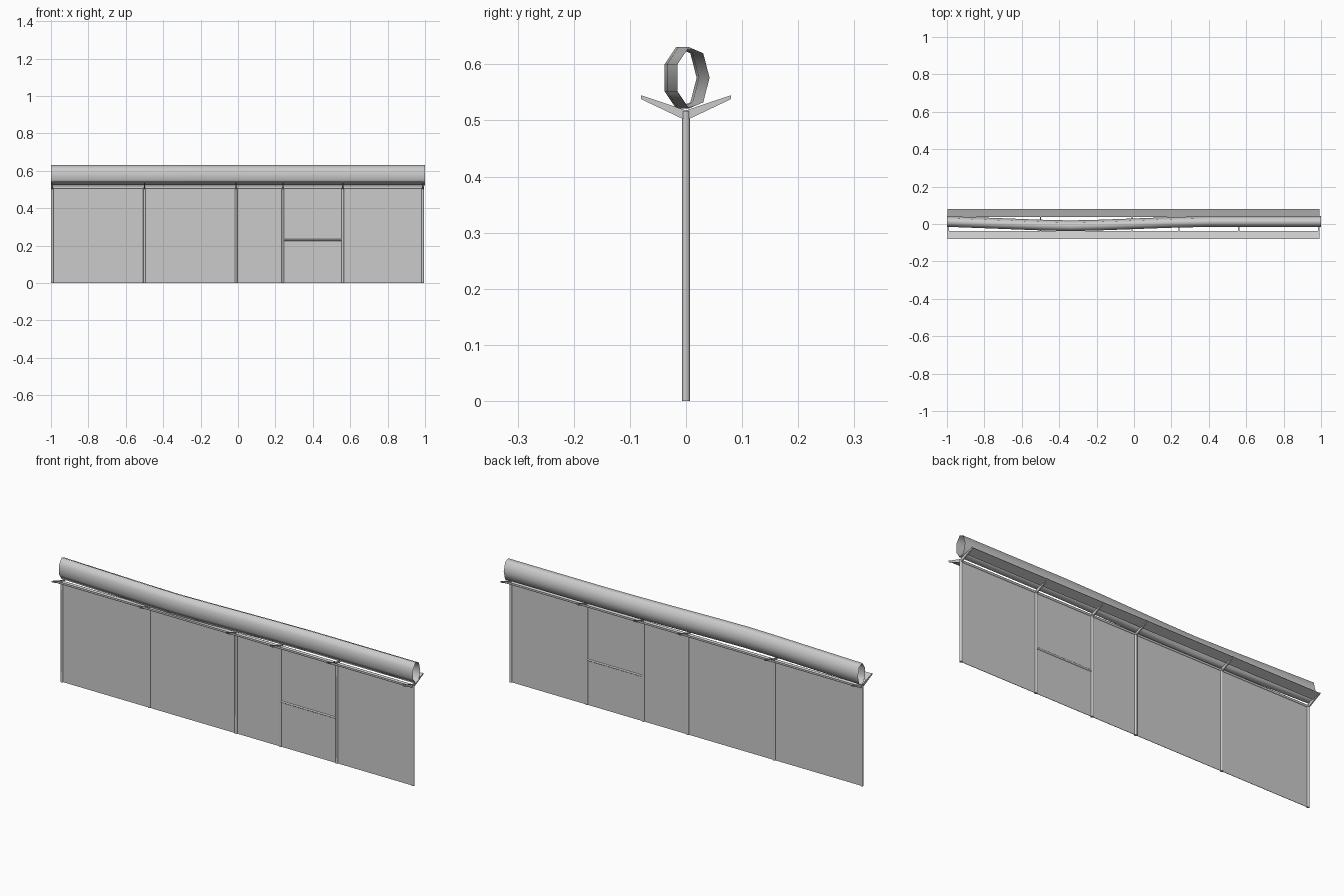
import bpy, bmesh, math
from mathutils import Vector

if "Cube" in bpy.data.objects:
    bpy.data.objects.remove(bpy.data.objects["Cube"])


def material(name, value):
    m = bpy.data.materials.new(name)
    m.use_nodes = True
    m.diffuse_color = (value, value, value, 1)
    m.node_tree.nodes["Principled BSDF"].inputs["Base Color"].default_value = (value, value, value, 1)
    return m


grey = material("galvanised grey", 0.6)


def finish(name, bm, smooth_angle=None):
    mesh = bpy.data.meshes.new(name)
    bm.to_mesh(mesh)
    bm.free()
    mesh.materials.append(grey)
    ob = bpy.data.objects.new(name, mesh)
    bpy.context.collection.objects.link(ob)
    if smooth_angle:
        bpy.ops.object.select_all(action='DESELECT')
        bpy.context.view_layer.objects.active = ob
        ob.select_set(True)
        bpy.ops.object.shade_smooth_by_angle(angle=math.radians(smooth_angle))
    return ob


def bar(name, start, end, radius):
    """Slim round bar between two points."""
    start, end = Vector(start), Vector(end)
    axis = end - start
    bm = bmesh.new()
    bmesh.ops.create_cone(bm, cap_ends=True, segments=8, radius1=radius,
                          radius2=radius, depth=axis.length)
    turn = Vector((0, 0, 1)).rotation_difference(axis).to_matrix().to_4x4()
    turn.translation = (start + end) / 2
    bm.transform(turn)
    finish(name, bm, 50)


def prism(name, profile, x0, x1):
    """Extrude a y-z profile along x."""
    bm = bmesh.new()
    face = bm.faces.new([bm.verts.new((x0, y, z)) for y, z in profile])
    ext = bmesh.ops.extrude_face_region(bm, geom=[face])["geom"]
    bmesh.ops.translate(bm, vec=(x1 - x0, 0, 0),
                        verts=[v for v in ext if isinstance(v, bmesh.types.BMVert)])
    bmesh.ops.recalc_face_normals(bm, faces=bm.faces)
    finish(name, bm)


# Mesh panel, a thin sheet
prism("fence_panel", [(-.001, 0), (.001, 0), (.001, .515), (-.001, .515)], -.995, .995)

# Posts, each with a pair of tapered arms
posts = [-.993, -.5, -.01, .24, .56, .988]
for i, x in enumerate(posts):
    bar(f"post_{i}", (x, 0, 0), (x, 0, .517), .007)
    for side, s in (("front", -1), ("back", 1)):
        arm = [(0, .50), (s * .08, .538), (s * .08, .545), (0, .518)]
        prism(f"{side}_arm_{i}", arm, x - .003, x + .003)

# Rails
bar("top_rail", (-.993, 0, .51), (.988, 0, .51), .006)
bar("gate_rail", (.24, 0, .23), (.56, 0, .23), .005)

# Sloping wire strips carried by the arms
for side, s in (("front", -1), ("back", 1)):
    strip = [(s * .037, .528), (s * .08, .543), (s * .08, .5415), (s * .037, .5265)]
    prism(f"{side}_wire_strip", strip, -.995, .99)

# Open seven-sided coil sleeve that bows gently forward
path = [(-1, .012), (-.5, -.007), (-.34, -.011), (-.18, -.007), (.2, .007), (.42, .012), (1, .012)]
bm = bmesh.new()
rings = []
for x, y in path:
    rings.append([bm.verts.new((x, y + .03 * math.cos(a), .576 + .056 * math.sin(a)))
                  for a in (math.tau * k / 7 for k in range(7))])
for a, b in zip(rings, rings[1:]):
    for k in range(7):
        n = (k + 1) % 7
        bm.faces.new((a[k], a[n], b[n], b[k]))
bmesh.ops.recalc_face_normals(bm, faces=bm.faces)
finish("coil_sleeve", bm, 80)
